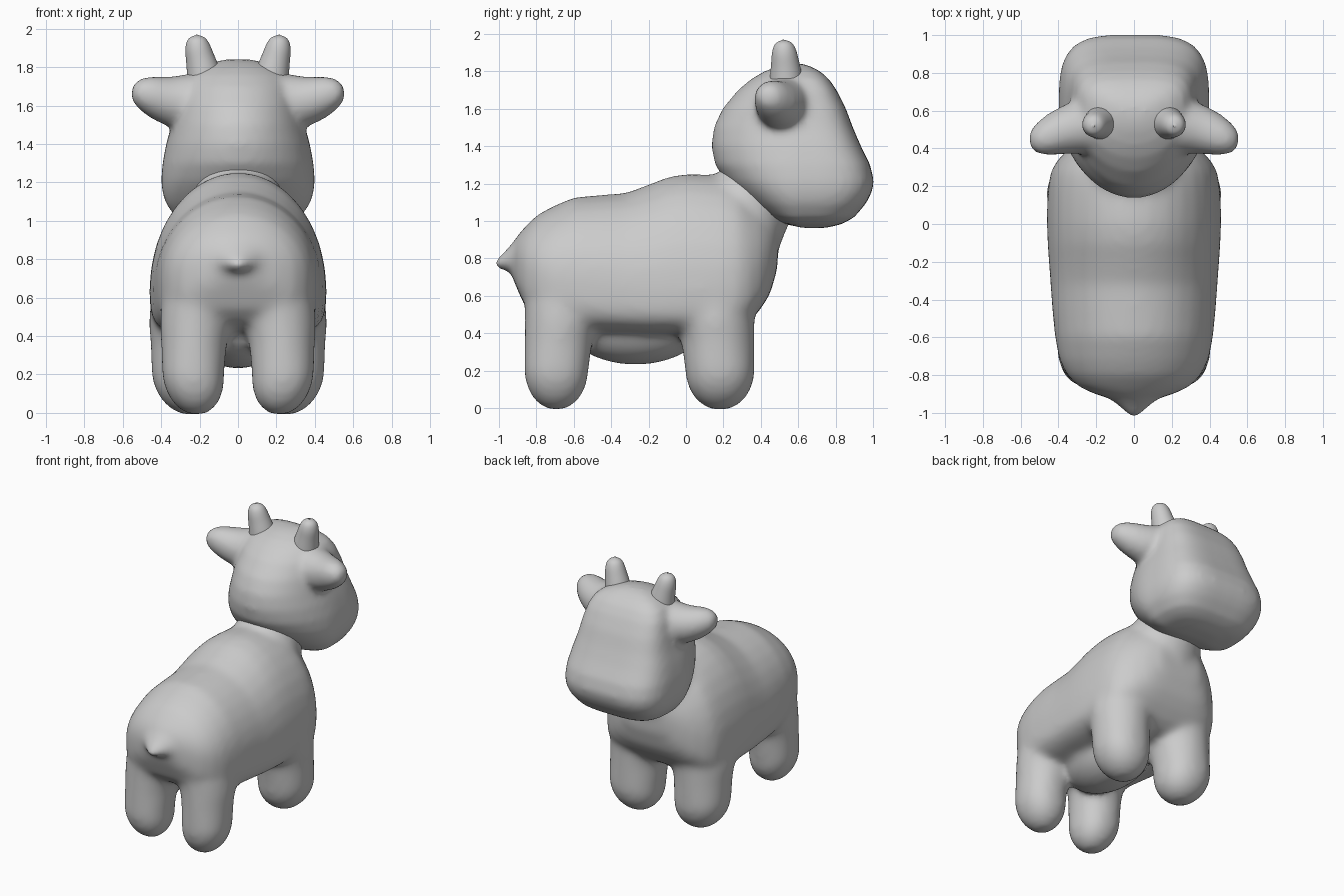
import bpy, bmesh, math
from mathutils import Vector

cube = bpy.data.objects.get("Cube")
if cube:
    bpy.data.objects.remove(cube, do_unlink=True)

grey = bpy.data.materials.new("clay grey")
colour = (0.6, 0.6, 0.6, 1)
grey.use_nodes = True
grey.diffuse_color = colour
bsdf = grey.node_tree.nodes["Principled BSDF"]
bsdf.inputs["Base Color"].default_value = colour
bsdf.inputs["Roughness"].default_value = 0.8

X, Y, Z = Vector((1, 0, 0)), Vector((0, 1, 0)), Vector((0, 0, 1))


def ring(centre, u, v, a, up, down=None, n_up=2, n_down=2, count=32):
    """Rounded outline whose two halves may differ in reach and squareness."""
    points = []
    for i in range(count):
        t = math.tau * i / count
        c, s = math.cos(t), math.sin(t)
        n = n_up if s >= 0 else n_down
        reach = up if s >= 0 or down is None else down
        x = math.copysign(abs(c) ** (2 / n), c) * a
        y = math.copysign(abs(s) ** (2 / n), s) * reach
        points.append(Vector(centre) + u * x + v * y)
    return points


def loft(bm, rings):
    """Skin a row of outlines and close both ends."""
    rows = [[bm.verts.new(p) for p in r] for r in rings]
    for low, high in zip(rows, rows[1:]):
        for i in range(len(low)):
            j = (i + 1) % len(low)
            bm.faces.new((low[i], low[j], high[j], high[i]))
    for row in (rows[0], rows[-1]):
        middle = bm.verts.new(sum((q.co for q in row), Vector()) / len(row))
        for i in range(len(row)):
            bm.faces.new((row[i], row[(i + 1) % len(row)], middle))


def tube(bm, path):
    """Round limb along (x, y, z, radius) stations."""
    spots = [Vector(p[:3]) for p in path]
    rings = []
    for i, p in enumerate(path):
        along = spots[min(i + 1, len(path) - 1)] - spots[max(i - 1, 0)]
        turn = along.to_track_quat('Z', 'Y')
        rings.append(ring(spots[i], turn @ X, turn @ Y, p[3], p[3], count=20))
    loft(bm, rings)


def finish(bm, name):
    bmesh.ops.recalc_face_normals(bm, faces=bm.faces)
    mesh = bpy.data.meshes.new(name)
    bm.to_mesh(mesh)
    bm.free()
    mesh.materials.append(grey)
    for face in mesh.polygons:
        face.use_smooth = True
    obj = bpy.data.objects.new(name, mesh)
    bpy.context.collection.objects.link(obj)
    return obj


def blend(obj, passes):
    """Merge overlapping masses into one soft skin."""
    remesh = obj.modifiers.new("Blend", 'REMESH')
    remesh.mode = 'VOXEL'
    remesh.voxel_size = .02
    remesh.use_smooth_shade = True
    soften = obj.modifiers.new("Soften", 'SMOOTH')
    soften.factor = .5
    soften.iterations = passes


# Torso: y, height of widest line, reach up, reach down, half width
torso = [(-.925, .77, .1, .08, .12), (-.9, .76, .165, .13, .21),
         (-.86, .74, .23, .2, .295), (-.8, .72, .31, .24, .355),
         (-.72, .7, .375, .26, .395), (-.6, .69, .437, .28, .418),
         (-.45, .67, .47, .27, .433), (-.32, .65, .5, .255, .442),
         (-.2, .64, .555, .25, .451), (-.1, .64, .595, .25, .458),
         (0, .64, .613, .25, .461), (.1, .64, .61, .25, .46),
         (.2, .64, .6, .24, .455), (.28, .65, .57, .23, .44),
         (.34, .67, .5, .21, .405), (.4, .72, .4, .19, .345),
         (.45, .79, .27, .18, .265), (.49, .86, .14, .11, .16)]
bm = bmesh.new()
loft(bm, [ring((0, y, z), X, Z, w, up, down, n_up=2, n_down=4)
          for y, z, up, down, w in torso])

# Neck
tube(bm, [(0, .18, .85, .28), (0, .27, .99, .27), (0, .36, 1.12, .235),
          (0, .47, 1.27, .21)])

# Belly bulge
result = bmesh.ops.create_uvsphere(bm, u_segments=28, v_segments=16, radius=1)
for v in result["verts"]:
    v.co = Vector((v.co.x * .25, v.co.y * .38 - .27, v.co.z * .23 + .46))

# Legs: x, y, half width, half depth, lean towards the belly
for side in (-1, 1):
    for x, y, w, d, lean in ((.234, -.693, .162, .172, .03), (.264, .182, .186, .186, -.03)):
        rings = []
        for k in range(1, 8):
            t = math.pi / 2 * k / 7
            rings.append(ring((side * (x - .02 * math.cos(t)), y, .2 - .215 * math.cos(t)),
                              X, Y, w * math.sin(t), d * math.sin(t), n_up=2.2, n_down=2.2))
        for height, inward, swell, shift in ((.36, .005, 1.06, .4), (.46, .012, 1.14, .9),
                                             (.56, .022, 1.16, 1), (.72, .055, 1, 1)):
            rings.append(ring((side * (x - inward), y + lean * shift, height),
                              X, Y, w * swell, d * swell))
        loft(bm, rings)

# Tail stub, broad above and pinched below
tail = [(-.84, .8, .15, .1, .24), (-.9, .79, .125, .075, .17), (-.94, .78, .09, .05, .115),
        (-.975, .773, .06, .035, .075), (-1.005, .77, .042, .03, .045),
        (-1.022, .77, .025, .02, .022)]
loft(bm, [ring((0, y, z), X, Z, w, up, down) for y, z, up, down, w in tail])
blend(finish(bm, "body"), 22)

# Head: height, back y, front y, half width
head = [(.962, .63, .75, .13), (.985, .52, .84, .26), (1.02, .44, .9, .325),
        (1.09, .345, .96, .375), (1.15, .275, .993, .394), (1.21, .215, 1.005, .4),
        (1.3, .155, .985, .393), (1.4, .136, .935, .374), (1.5, .148, .892, .347),
        (1.6, .195, .855, .327), (1.7, .278, .805, .302), (1.76, .35, .763, .265),
        (1.8, .42, .717, .205), (1.83, .5, .66, .12), (1.84, .55, .62, .06)]
bm = bmesh.new()
loft(bm, [ring((0, .6, z), X, Y, w, front - .6, .6 - back, n_up=3.6, count=48)
          for z, back, front, w in head])

# Ears, flaring into the head
for side in (1, -1):
    tube(bm, [(side * x, y, z, r) for x, y, z, r in (
        (.2, .53, 1.62, .15), (.3, .51, 1.62, .141), (.36, .495, 1.625, .129),
        (.42, .475, 1.642, .114), (.48, .45, 1.662, .094), (.525, .433, 1.672, .067),
        (.55, .425, 1.676, .035))])
blend(finish(bm, "head"), 10)

# Horns
for side, word in ((1, "left"), (-1, "right")):
    bm = bmesh.new()
    tube(bm, [(side * x, y, z, r) for x, y, z, r in (
        (.165, .54, 1.68, .1), (.18, .535, 1.78, .088), (.198, .53, 1.85, .075),
        (.21, .525, 1.9, .069), (.214, .522, 1.935, .058), (.215, .52, 1.96, .038),
        (.215, .52, 1.971, .014))])
    horn = finish(bm, word + "_horn")
    rounding = horn.modifiers.new("Rounding", 'SUBSURF')
    rounding.levels = rounding.render_levels = 2
